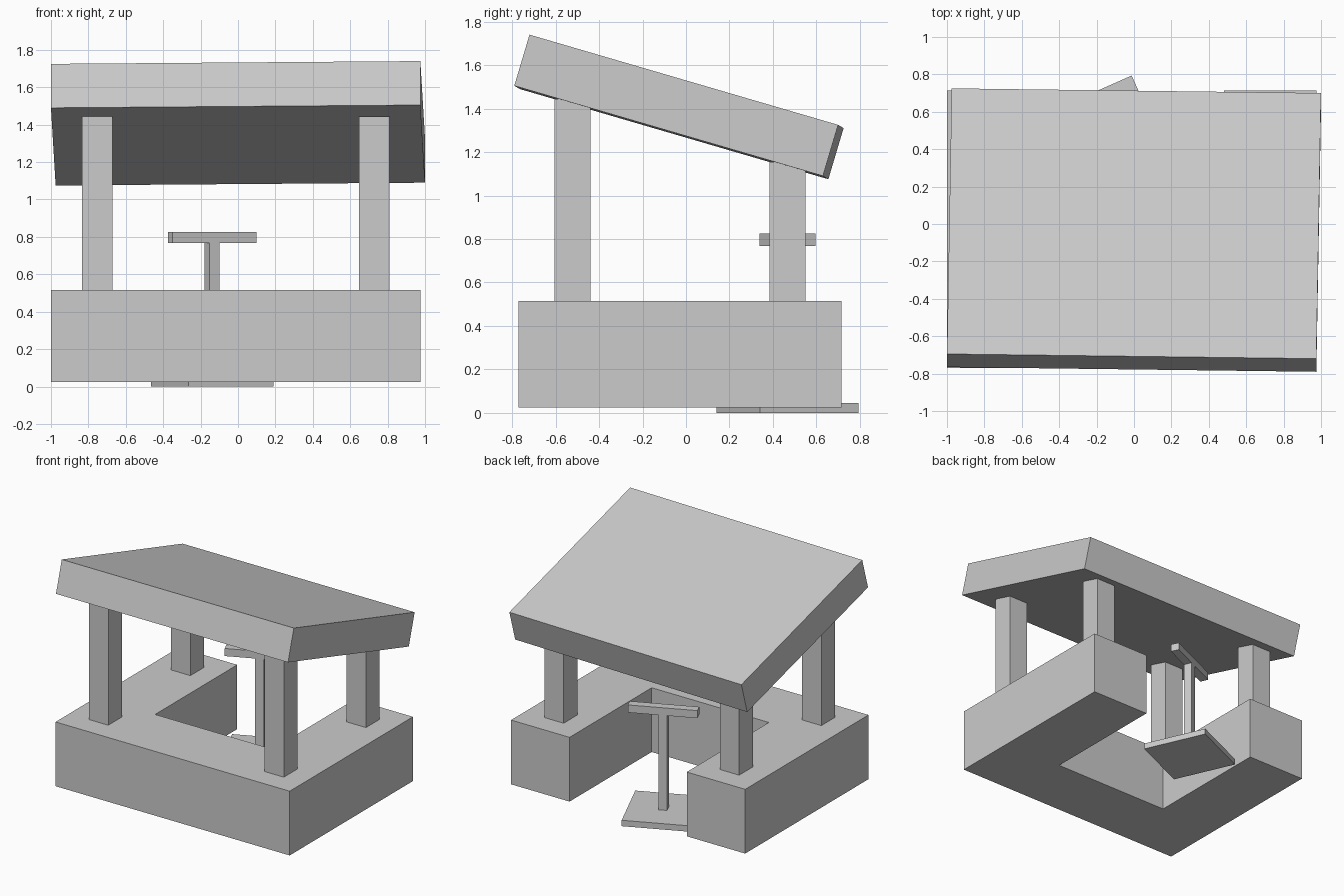
import bpy
import bmesh
from math import radians
from mathutils import Matrix, Vector

if "Cube" in bpy.data.objects:
    bpy.data.objects.remove(bpy.data.objects["Cube"], do_unlink=True)

GREY = (0.6, 0.6, 0.6, 1)
grey = bpy.data.materials.new("plain grey")
grey.use_nodes = True
grey.diffuse_color = GREY
grey.node_tree.nodes["Principled BSDF"].inputs["Base Color"].default_value = GREY


def finish(name, bm):
    bmesh.ops.recalc_face_normals(bm, faces=bm.faces)
    mesh = bpy.data.meshes.new(name)
    bm.to_mesh(mesh)
    bm.free()
    mesh.materials.append(grey)
    obj = bpy.data.objects.new(name, mesh)
    bpy.context.collection.objects.link(obj)
    return obj


def box(name, size, centre, turn=0):
    bm = bmesh.new()
    place = (Matrix.Translation(centre) @ Matrix.Rotation(radians(turn), 4, "Z")
             @ Matrix.Diagonal((*size, 1)))
    bmesh.ops.create_cube(bm, size=1, matrix=place)
    return finish(name, bm)


# U-shaped counter, open at the back
outline = [(-1, -0.77), (0.975, -0.77), (0.975, 0.715), (0.482, 0.715),
           (0.482, -0.275), (-0.507, -0.275), (-0.507, 0.715), (-1, 0.715)]
bm = bmesh.new()
floor = bm.faces.new([bm.verts.new((x, y, 0.025)) for x, y in outline])
grown = bmesh.ops.extrude_face_region(bm, geom=[floor], use_keep_orig=True)
top = [v for v in grown["geom"] if isinstance(v, bmesh.types.BMVert)]
bmesh.ops.translate(bm, verts=top, vec=(0, 0, 0.49))
finish("counter", bm)

# Four posts, taller at the front
for side, x in (("right", -0.752), ("left", 0.729)):
    for end, y, height in (("front", -0.523, 1.445), ("back", 0.467, 1.155)):
        box(f"{end}_{side}_post", (0.163, 0.165, height - 0.515),
            (x, y, (height + 0.515) / 2))

# Tilted roof slab, slightly askew
across = Vector((1.975, -0.025, 0.015))
along = Vector((0.025, 1.42, -0.415))
thick = Vector((0, 0.07, 0.235))
tilt = Matrix((across, along, thick)).transposed().to_4x4()
bm = bmesh.new()
bmesh.ops.create_cube(bm, size=1,
                      matrix=Matrix.Translation((0, -0.0325, 1.4075)) @ tilt)
finish("roof", bm)

# Turned T-shaped stand behind the counter
for name, size, low in (("stand_foot", (0.495, 0.495, 0.045), 0),
                        ("stand_pole", (0.061, 0.061, 0.725), 0.045),
                        ("stand_crossbar", (0.49, 0.063, 0.058), 0.768)):
    box(name, size, (-0.138, 0.467, low + size[2] / 2), 24)
